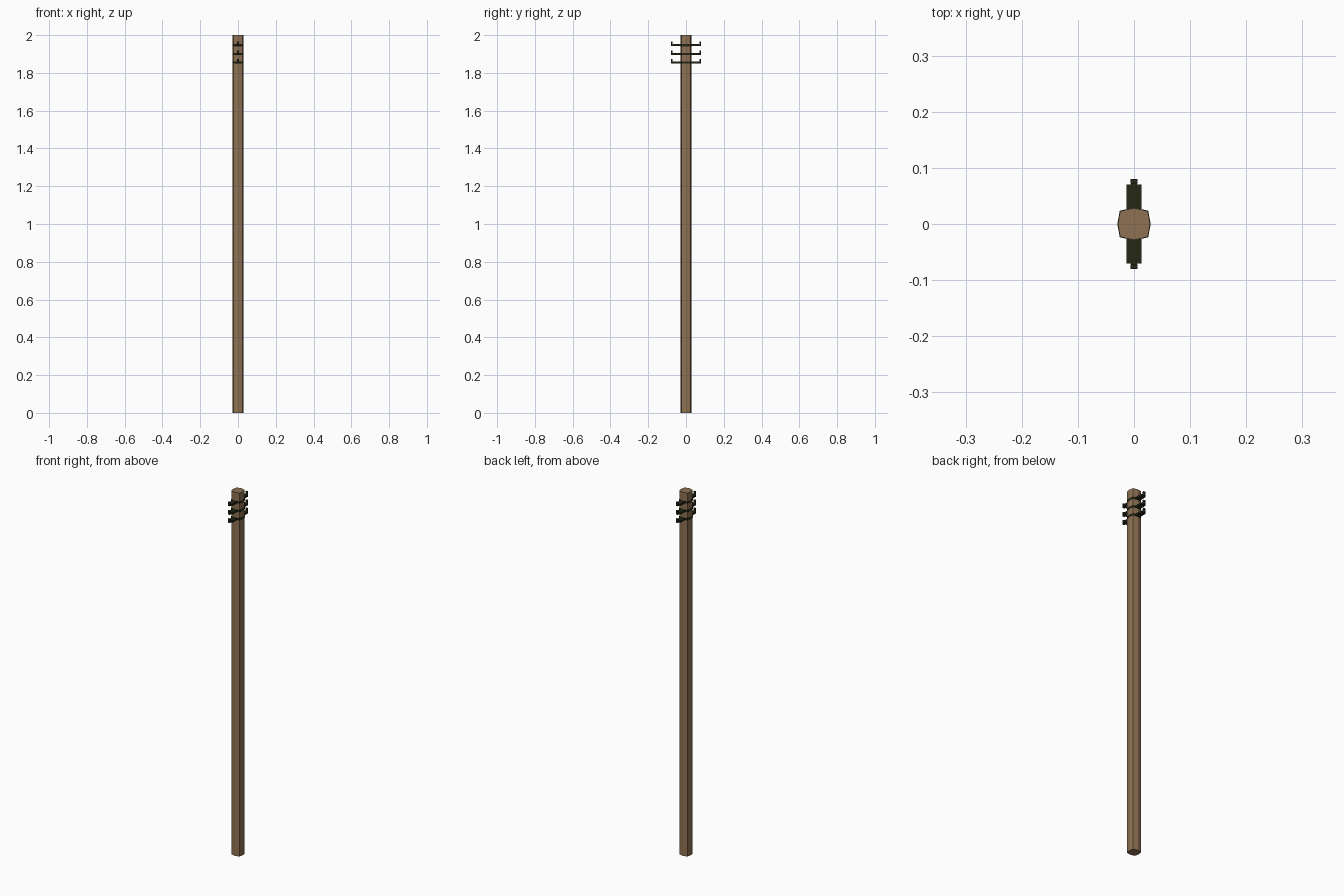
import bpy, bmesh

if "Cube" in bpy.data.objects:
    bpy.data.objects.remove(bpy.data.objects["Cube"])

def material(name, rgb):
    m = bpy.data.materials.new(name)
    m.diffuse_color = (*rgb, 1)
    m.use_nodes = True
    m.node_tree.nodes["Principled BSDF"].inputs["Base Color"].default_value = m.diffuse_color
    return m

wood = material("brown wood", (0.27, 0.165, 0.085))
iron = material("dark iron", (0.018, 0.02, 0.008))

# Slightly squarish eight-sided outline of the pole
OUTLINE = [(0.029, 0), (0.0245, 0.023), (0, 0.0285), (-0.0245, 0.023),
           (-0.029, 0), (-0.0245, -0.023), (0, -0.0285), (0.0245, -0.023)]

def prism(name, pts, z0, z1, mat, scale=1.0, top_scale=None, centre=(0, 0)):
    top_scale = top_scale or scale
    bm = bmesh.new()
    rings = [[bm.verts.new((centre[0] + x * s, centre[1] + y * s, z)) for x, y in pts]
             for z, s in ((z0, scale), (z1, top_scale))]
    bm.faces.new(rings[0][::-1])
    bm.faces.new(rings[1])
    n = len(pts)
    for i in range(n):
        j = (i + 1) % n
        bm.faces.new((rings[0][i], rings[0][j], rings[1][j], rings[1][i]))
    me = bpy.data.meshes.new(name)
    bm.to_mesh(me)
    bm.free()
    me.materials.append(mat)
    ob = bpy.data.objects.new(name, me)
    bpy.context.collection.objects.link(ob)
    return ob

def rect(hx, hy):
    return [(-hx, -hy), (hx, -hy), (hx, hy), (-hx, hy)]

# Wooden pole
prism("pole", OUTLINE, 0, 2, wood)

# Three iron brackets near the top, each with upturned tips
for z in (1.855, 1.90, 1.947):
    prism("clamp_band", OUTLINE, z - 0.006, z + 0.006, iron, 1.03)
    prism("bracket_arm", rect(0.013, 0.070), z - 0.005, z + 0.005, iron)
    for s in (-1, 1):
        prism("tip_link", rect(0.005, 0.006), z - 0.004, z + 0.004, iron, centre=(0, s * 0.073))
        prism("upturned_tip", rect(0.006, 0.004), z - 0.004, z + 0.018, iron,
              centre=(0, s * 0.076))
